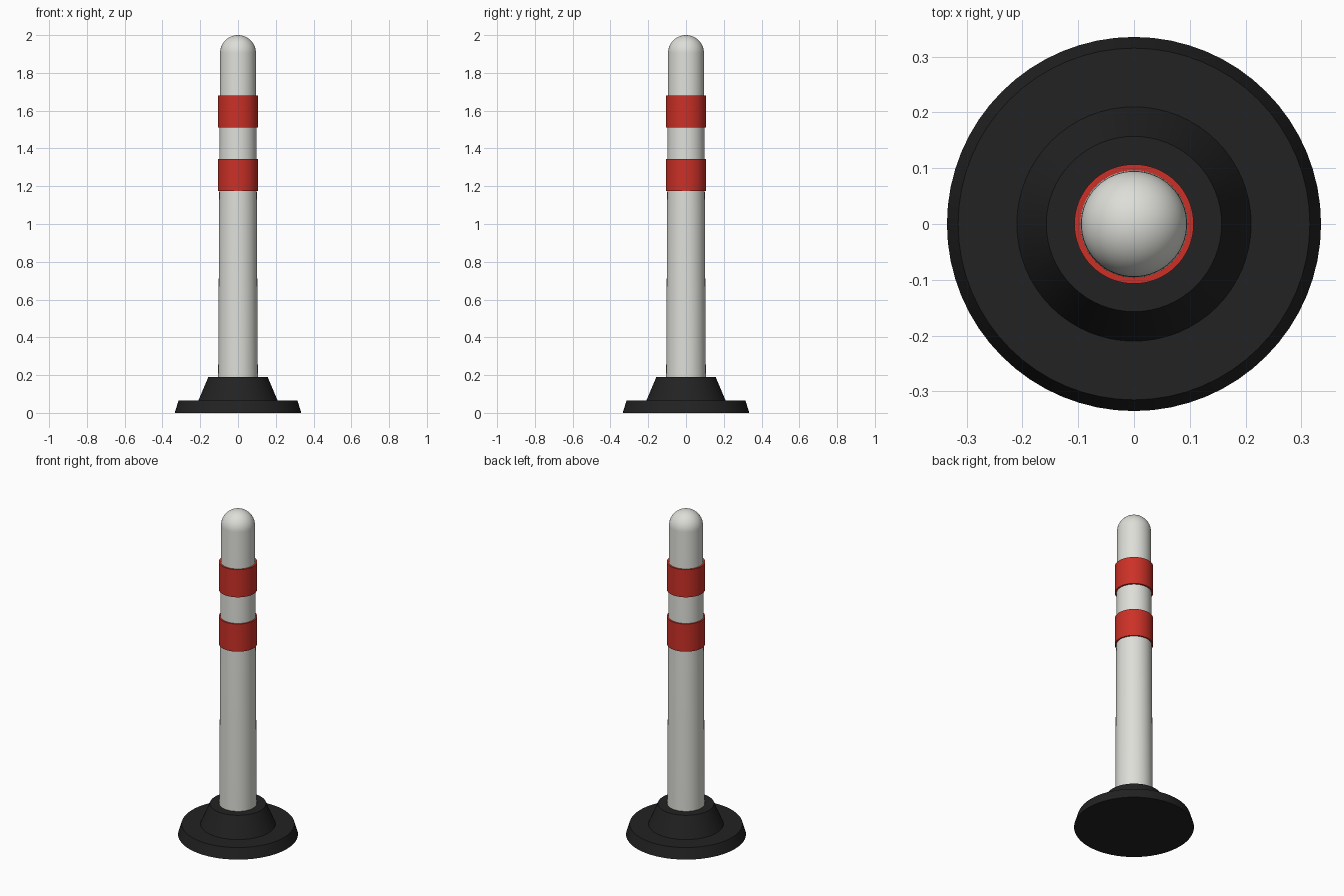
import bpy
import bmesh
from math import radians, sin, cos, pi

cube = bpy.data.objects.get("Cube")
if cube:
    bpy.data.objects.remove(cube, do_unlink=True)


def material(name, rgb, roughness):
    mat = bpy.data.materials.new(name)
    mat.use_nodes = True
    mat.diffuse_color = (*rgb, 1)
    bsdf = mat.node_tree.nodes["Principled BSDF"]
    bsdf.inputs["Base Color"].default_value = (*rgb, 1)
    bsdf.inputs["Roughness"].default_value = roughness
    return mat


def lathe(name, profile, mat, steps=64, closed=False):
    """Spin a (radius, height) profile around the z axis."""
    bm = bmesh.new()
    verts = [bm.verts.new((r, 0, z)) for r, z in profile]
    ends = verts[1:] + verts[:1] if closed else verts[1:]
    edges = [bm.edges.new(pair) for pair in zip(verts, ends)]
    bmesh.ops.spin(bm, geom=verts + edges, cent=(0, 0, 0), axis=(0, 0, 1),
                   angle=2 * pi, steps=steps, use_merge=True)
    bmesh.ops.remove_doubles(bm, verts=bm.verts, dist=0.0001)
    bmesh.ops.recalc_face_normals(bm, faces=bm.faces)
    mesh = bpy.data.meshes.new(name)
    bm.to_mesh(mesh)
    bm.free()
    mesh.materials.append(mat)
    obj = bpy.data.objects.new(name, mesh)
    bpy.context.collection.objects.link(obj)
    bpy.ops.object.select_all(action="DESELECT")
    obj.select_set(True)
    bpy.context.view_layer.objects.active = obj
    bpy.ops.object.shade_smooth_by_angle(angle=radians(30))
    return obj


rubber = material("black rubber", (0.016, 0.016, 0.016), 0.8)
white = material("off white plastic", (0.73, 0.73, 0.69), 0.5)
red = material("reflective red", (0.60, 0.03, 0.02), 0.5)

# Weighted foot: bevelled disc and the collar standing on it
lathe("base_disc", [(0, 0), (0.335, 0), (0.315, 0.065), (0, 0.065)], rubber)
lathe("base_collar", [(0, 0.06), (0.212, 0.06), (0.157, 0.19), (0, 0.19)], rubber)

# Slightly tapered post with a domed tip
dome_radius = 0.095
dome_z = 2 - dome_radius
dome = [(dome_radius * cos(a), dome_z + dome_radius * sin(a))
        for a in (i * pi / 24 for i in range(12))]
lathe("post", [(0, 0.18), (0.105, 0.18)] + dome + [(0, 2)], white)

# Reflective bands wrapped around the post
for name, low in (("lower_band", 1.175), ("upper_band", 1.51)):
    high = low + 0.17
    lathe(name, [(0.094, low), (0.107, low), (0.107, high), (0.094, high)],
          red, closed=True)
